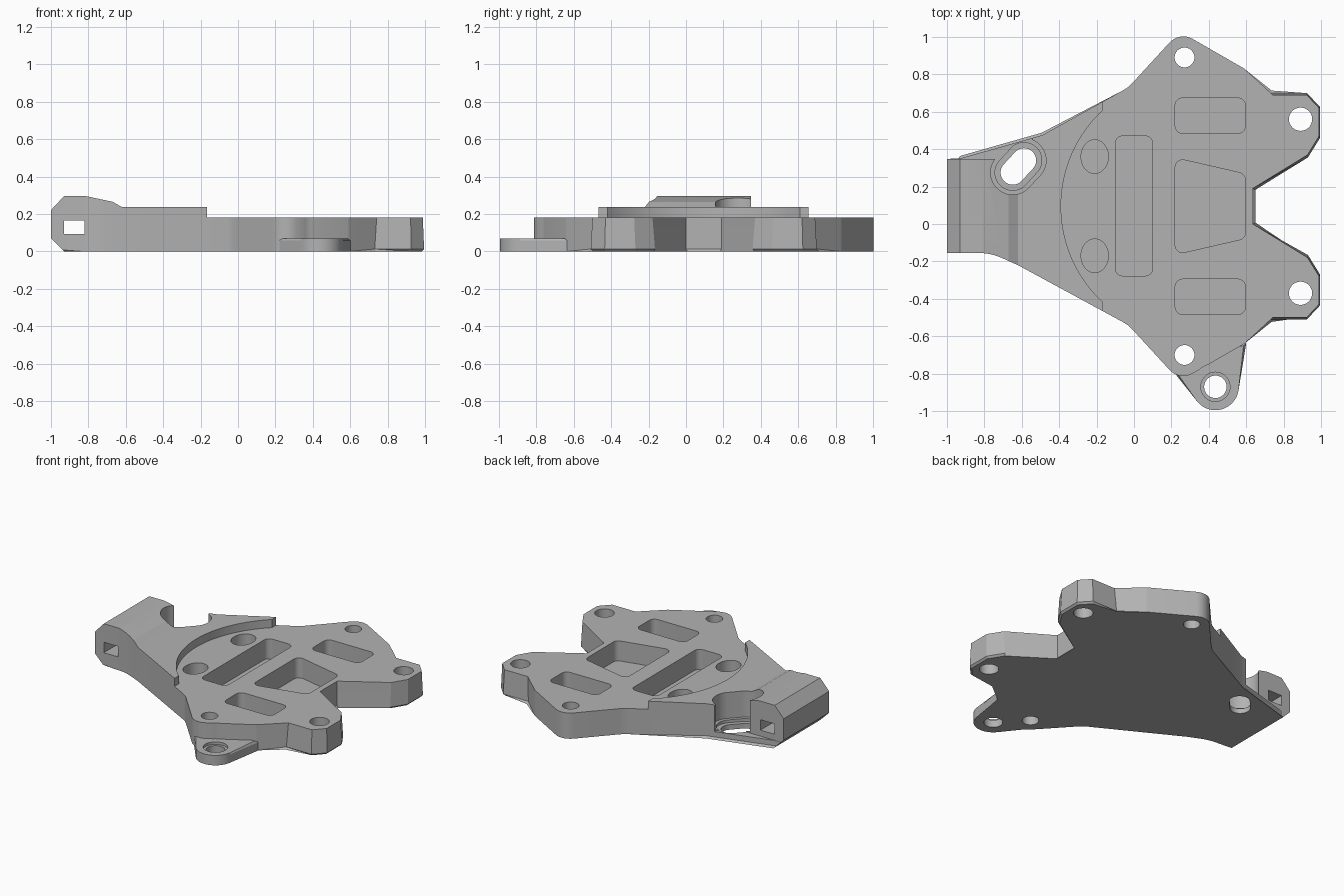
import bpy, bmesh, math
from mathutils import Vector

if "Cube" in bpy.data.objects:
    bpy.data.objects.remove(bpy.data.objects["Cube"], do_unlink=True)

MID = 0.095          # y of the mirror line
TOP = 0.18           # main deck height
FLOOR = 0.04         # pocket floor height

grey = bpy.data.materials.new("plain_grey")
grey.use_nodes = True
grey.diffuse_color = (0.45, 0.45, 0.45, 1)
grey.node_tree.nodes["Principled BSDF"].inputs["Base Color"].default_value = (0.45, 0.45, 0.45, 1)


def flip(p):
    return (p[0], 2 * MID - p[1]) + tuple(p[2:])


def arc(cx, cy, r, a0, a1, n):
    return [(cx + r * math.cos(math.radians(a0 + (a1 - a0) * i / n)),
             cy + r * math.sin(math.radians(a0 + (a1 - a0) * i / n))) for i in range(n + 1)]


def rounded(points, n=8):
    """Round each (x, y, radius) corner of a polygon."""
    out = []
    for i, (x, y, r) in enumerate(points):
        p = Vector((x, y))
        if r == 0:
            out.append((x, y))
            continue
        a = (Vector(points[i - 1][:2]) - p).normalized()
        b = (Vector(points[(i + 1) % len(points)][:2]) - p).normalized()
        half = a.angle(b) / 2
        c = p + (a + b).normalized() * (r / math.sin(half))
        u = p + a * (r / math.tan(half)) - c
        v = p + b * (r / math.tan(half)) - c
        for k in range(n + 1):
            t = k / n
            w = u.angle(v)
            d = (u * math.sin((1 - t) * w) + v * math.sin(t * w)) / math.sin(w)
            out.append(tuple(c + d))
    return out


def loft(name, rings, bevel=0, bevel_z=0):
    """Solid through stacked rings of equal length, with one optional bevelled rim."""
    bm = bmesh.new()
    loops = [[bm.verts.new(p) for p in ring] for ring in rings]
    bm.faces.new(loops[0])
    bm.faces.new(loops[-1])
    n = len(loops[0])
    for lo, hi in zip(loops, loops[1:]):
        for i in range(n):
            j = (i + 1) % n
            bm.faces.new((lo[i], lo[j], hi[j], hi[i]))
    if bevel:
        rim = [e for e in bm.edges if all(abs(v.co.z - bevel_z) < 1e-5 for v in e.verts)]
        bmesh.ops.bevel(bm, geom=rim, offset=bevel, segments=1, affect='EDGES')
    bmesh.ops.recalc_face_normals(bm, faces=bm.faces)
    mesh = bpy.data.meshes.new(name)
    bm.to_mesh(mesh)
    bm.free()
    mesh.materials.append(grey)
    ob = bpy.data.objects.new(name, mesh)
    bpy.context.collection.objects.link(ob)
    return ob


def prism(name, pts, z0, z1, **kw):
    return loft(name, [[(x, y, z) for x, y in pts] for z in (z0, z1)], **kw)


def combine(target, tool, op='DIFFERENCE'):
    mod = target.modifiers.new("combine", 'BOOLEAN')
    mod.operation, mod.solver, mod.object = op, 'EXACT', tool
    bpy.context.view_layer.objects.active = target
    bpy.ops.object.modifier_apply(modifier=mod.name)
    bpy.data.objects.remove(tool, do_unlink=True)


def cut(pts, z0, z1=0.4):
    combine(plate, prism("cutter", pts, z0, z1))


def circle(x, y, r, ry=None):
    return [(x + r * math.cos(i * math.tau / 48), y + (ry or r) * math.sin(i * math.tau / 48))
            for i in range(48)]


def capsule(r):
    return arc(-0.588, 0.34, r, -47, 133, 24) + arc(-0.648, 0.275, r, 133, 313, 24)


# Plate outline: shared half from the notch to the flank, mirrored
half = [(0.635, 0.19, 0), (0.93, 0.355, 0), (0.995, 0.46, 0), (0.995, 0.625, 0),
        (0.925, 0.70, 0), (0.73, 0.70, 0), (0.59, 0.83, 0.05), (0.244, 1.029, 0.1),
        (-0.03, 0.73, 0.2)]
upper_end = [(-0.49, 0.475, 0), (-0.93, 0.35, 0), (-1, 0.35, 0)]
lower_end = [(-1, -0.155, 0), (-0.765, -0.155, 0.3), (-0.62, -0.22, 0)]
outline = rounded(half + upper_end + lower_end + [flip(p) for p in reversed(half)])


def draft(p):
    """Narrow the two fork tips towards their screw holes."""
    x, y = p
    if x < 0.7:
        return p
    cy = 0.56 if y > MID else -0.37
    return (0.89 + (x - 0.89) * 0.93, cy + (y - cy) * 0.93)


narrow = [draft(p) for p in outline]
plate = loft("plate", [[(x, y, 0) for x, y in outline],
                       [(x, y, TOP) for x, y in narrow],
                       [(x, y, 0.35) for x, y in narrow]], bevel=0.013)

# Side profile with the chamfered end block and its ramp
profile = [(-0.93, -0.0), (-1, 0.07), (-1, 0.22), (-0.93, 0.295), (-0.81, 0.295),
           (-0.67, 0.265), (-0.62, 0.237), (1.2, 0.237), (1.2, -0.1), (-0.93, -0.1)]
combine(plate, loft("side_profile", [[(x, y, z) for x, z in profile] for y in (-1.2, 1.2)]),
        'INTERSECT')

# Lower deck bounded by a circular step
step = [p for p in arc(0.31, MID, 0.7, 132.7, 227.3, 40)]
cut([(-0.165, 1.2)] + step + [(-0.165, -1.2), (1.3, -1.2), (1.3, 1.2)], TOP)

# Low flange with the slanted slot
cut([(-1.1, 0.348), (-0.62, 0.348), (-0.545, 0.44), (-0.53, 0.6), (-1.1, 0.6)], 0.05)
cut(capsule(0.118), 0.055)
cut(capsule(0.095), 0.035)
cut(capsule(0.065), -0.1)

# Low ear with clearance above it
EAR = (0.435, -0.87)
cut(circle(*EAR, 0.125), 0.05)
ear = prism("ear", [(0.2, -0.775)] + arc(*EAR, 0.125, 218, 352, 20) + [(0.6, -0.635), (0.42, -0.68)],
            0, 0.07, bevel=0.012, bevel_z=0.07)
combine(plate, ear, 'UNION')
cut(circle(*EAR, 0.078), 0.052)
cut(circle(*EAR, 0.06), -0.1)

# Pockets
R = 0.04
side_pocket = [(0.22, 0.485, R), (0.595, 0.485, R), (0.595, 0.673, R), (0.22, 0.673, R)]
pockets = [side_pocket, [flip(p) for p in side_pocket],
           [(0.22, -0.163, R), (0.595, -0.077, R), (0.595, 0.267, R), (0.22, 0.353, R)],
           [(-0.1, -0.277, R), (0.1, -0.277, R), (0.1, 0.47, R), (-0.1, 0.47, R)]]
for pocket in pockets:
    cut(rounded(pocket), FLOOR)

# Blind oval wells and through screw holes on both sides
for side in (lambda p: p, flip):
    cut(circle(*side((-0.21, 0.36)), 0.073, 0.09), FLOOR)
    cut(circle(*side((0.27, 0.89)), 0.053), -0.1)
    cut(circle(*side((0.89, 0.56)), 0.062), -0.1)

# Square pin hole across the end block
pin = [(-0.93, 0.092), (-0.82, 0.092), (-0.82, 0.165), (-0.93, 0.165)]
combine(plate, loft("pin_cutter", [[(x, y, z) for x, z in pin] for y in (-0.5, 0.7)]))

bpy.ops.object.select_all(action='DESELECT')
plate.select_set(True)
bpy.context.view_layer.objects.active = plate
bpy.ops.object.shade_smooth_by_angle(angle=math.radians(14))
